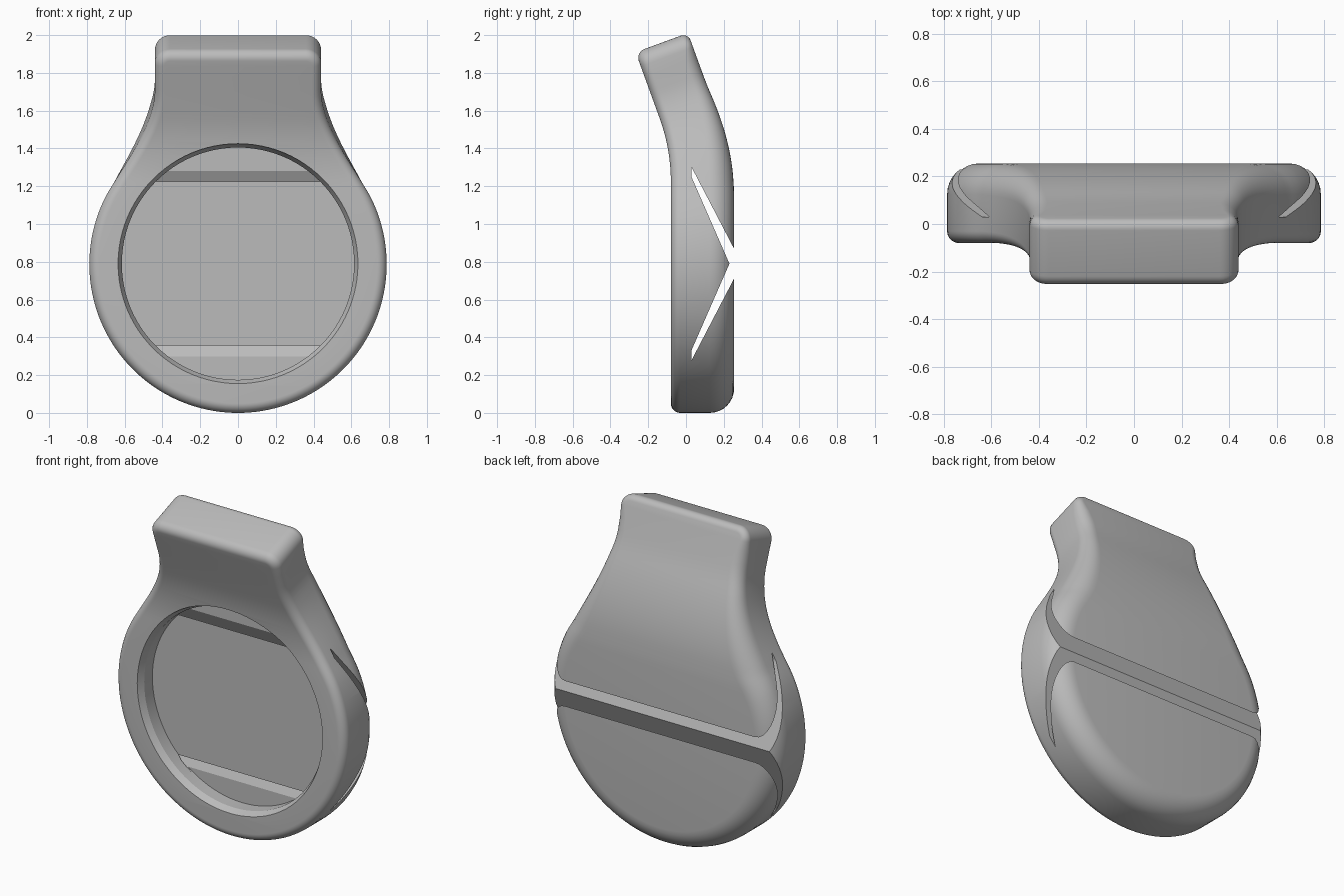
import bpy
import bmesh
from math import sin, cos, pi, radians
from mathutils import Vector

if "Cube" in bpy.data.objects:
    bpy.data.objects.remove(bpy.data.objects["Cube"])

R = 0.787            # disc radius and height of its centre
FRONT = -0.08        # front plane of the disc
TOP = 1.939          # length of the unbent outline
BEND_START = 1.22
BEND = radians(20)

grey = bpy.data.materials.new("light_grey")
grey.use_nodes = True
colour = (0.5, 0.5, 0.5, 1)
grey.diffuse_color = colour
grey.node_tree.nodes["Principled BSDF"].inputs["Base Color"].default_value = colour


def ramp(s, a, b, va, vb):
    k = min(1, max(0, (s - a) / (b - a)))
    return va + (vb - va) * k * k * (3 - 2 * k)


def make_object(name, bm):
    bmesh.ops.recalc_face_normals(bm, faces=bm.faces)
    mesh = bpy.data.meshes.new(name)
    bm.to_mesh(mesh)
    bm.free()
    mesh.materials.append(grey)
    ob = bpy.data.objects.new(name, mesh)
    bpy.context.collection.objects.link(ob)
    return ob


def bridge(bm, a, b):
    n = len(a)
    for i in range(n):
        bm.faces.new((a[i], a[(i + 1) % n], b[(i + 1) % n], b[i]))


def bend(x, s, t):
    # the neck curls forward on an arc, then runs straight
    a = min(BEND, max(0, s - BEND_START))
    y = FRONT - (1 - cos(a)) + t * cos(a)
    z = min(s, BEND_START) + sin(a) + t * sin(a)
    rest = max(0, s - BEND_START - BEND)
    return Vector((x, y - rest * sin(a), z + rest * cos(a)))


def half_outline():
    pts = []
    # round disc
    for i in range(49):
        a = -pi / 2 + (pi / 2 + radians(25)) * i / 48
        pts.append(Vector((R * cos(a), R + R * sin(a))))
    # concave shoulder
    p0 = pts[-1]
    p1 = p0 + 0.18 * Vector((-sin(radians(25)), cos(radians(25))))
    p2, p3 = Vector((0.435, 1.48)), Vector((0.44, 1.72))
    for i in range(1, 25):
        k = i / 24
        j = 1 - k
        pts.append(j**3 * p0 + 3 * j * j * k * p1 + 3 * j * k * k * p2 + k**3 * p3)
    # straight neck with rounded top corner
    pts.append(Vector((0.44, 1.8)))
    c = 0.08
    for i in range(9):
        a = pi / 2 * i / 8
        pts.append(Vector((0.44 - c + c * cos(a), TOP - c + c * sin(a))))
    return pts


def build_body():
    half = half_outline()
    flat = half + [Vector((-p.x, p.y)) for p in reversed(half[1:])]
    n = len(flat)
    normals = []
    for i in range(n):
        d = (flat[i] - flat[i - 1]).normalized() + (flat[(i + 1) % n] - flat[i]).normalized()
        normals.append(Vector((d.y, -d.x)).normalized())
    bm = bmesh.new()
    rings = []
    steps = 8
    for back in (False, True):
        for i in range(steps + 1):
            a = pi / 2 * (i / steps if back else 1 - i / steps)
            ring = []
            for p, nor in zip(flat, normals):
                s = p.y
                thick = ramp(s, 1.2, 1.7, 0.335, 0.295)
                r = 0.05
                if back:
                    r = ramp(s, 1.25, 1.65, 0.13, 0.075) - ramp(s, 1.75, 1.9, 0, 0.035)
                q = p - nor * r * (1 - cos(a))
                t = thick - r * (1 - sin(a)) if back else r * (1 - sin(a))
                ring.append(bm.verts.new(bend(q.x, q.y, t)))
            rings.append(ring)
    for a, b in zip(rings, rings[1:]):
        bridge(bm, a, b)
    # front and back skins in level strips
    for ring in (rings[0], rings[-1]):
        bm.faces.new((ring[0], ring[1], ring[-1]))
        for i in range(1, len(half) - 1):
            bm.faces.new((ring[i], ring[i + 1], ring[n - i - 1], ring[n - i]))
    return make_object("pendant_body", bm)


def build_recess_cutter():
    bm = bmesh.new()
    rings = []
    for y, r in ((-0.4, 0.635), (FRONT, 0.635), (-0.04, 0.615), (0.04, 0.615)):
        rings.append([bm.verts.new((r * cos(2 * pi * i / 96), y, 0.79 + r * sin(2 * pi * i / 96)))
                      for i in range(96)])
    for a, b in zip(rings, rings[1:]):
        bridge(bm, a, b)
    bm.faces.new(rings[0])
    bm.faces.new(rings[-1])
    return make_object("recess_cutter", bm)


def build_slot_cutter():
    # forked strap slot running across the whole width
    upper = [(0.03, 1.247), (0.03, 1.30), (0.255, 0.868), (0.4, 0.868)]
    outline = [(0.23, 0.79)] + upper + [(y, 1.58 - z) for y, z in reversed(upper)]
    bm = bmesh.new()
    ends = [[bm.verts.new((x, y, z)) for y, z in outline] for x in (-1, 1)]
    bridge(bm, *ends)
    for e in ends:
        bm.faces.new(e)
    return make_object("slot_cutter", bm)


body = build_body()
bpy.context.view_layer.objects.active = body
for cutter in (build_recess_cutter(), build_slot_cutter()):
    mod = body.modifiers.new(cutter.name, "BOOLEAN")
    mod.operation = "DIFFERENCE"
    mod.solver = "EXACT"
    mod.object = cutter
    bpy.ops.object.modifier_apply(modifier=mod.name)
    bpy.data.objects.remove(cutter)

bpy.ops.object.select_all(action="DESELECT")
body.select_set(True)
bpy.ops.object.shade_smooth_by_angle(angle=radians(25))
